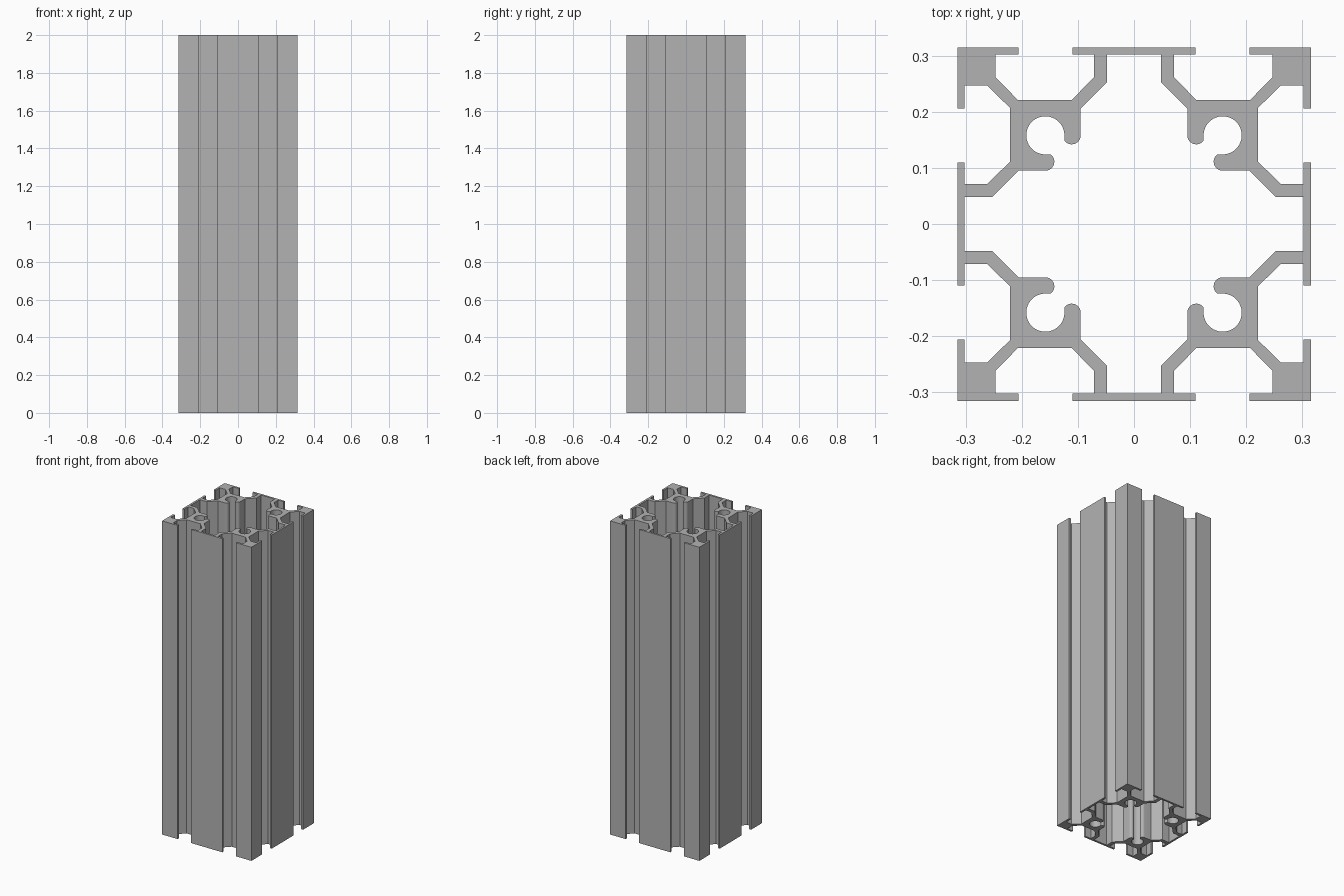
import bpy, bmesh, math

HEIGHT = 2.0

if "Cube" in bpy.data.objects:
    bpy.data.objects.remove(bpy.data.objects["Cube"])


def arc(cx, cy, r, start, end, steps):
    """Points on an arc, angles in degrees."""
    angles = [math.radians(start + (end - start) * i / steps) for i in range(steps + 1)]
    return [(cx + r * math.cos(a), cy + r * math.sin(a)) for a in angles]


def four_fold(half):
    """Mirror half a corner over its diagonal, then turn it round all four corners."""
    points = half + [(y, x) for x, y in reversed(half[:-1])]
    loop = []
    for _ in range(4):
        loop += points
        points = [(y, -x) for x, y in points]
    return loop


# Outer outline: face plate, T-slot, corner lip
face, lip = 0.315, 0.302
outer = four_fold([(0.11, face), (0.11, lip), (0.071, lip), (0.071, 0.262),
                   (0.111, 0.221), (0.207, 0.221), (0.247, 0.262), (0.247, lip),
                   (0.206, lip), (0.206, face), (face, face)])

# Inner outline: web, rounded hook, open screw channel
core, hook = 0.158, 0.111
inner = four_fold([(0.048, lip), (0.048, 0.253), (0.095, 0.206)]
                  + arc(hook, core, 0.016, 180, 326, 12)
                  + arc(core, core, 0.034, 194, 45, 16)[1:])

# Fill between the outlines and extrude upward
bm = bmesh.new()
edges = []
for loop in (outer, inner):
    verts = [bm.verts.new((x, y, 0)) for x, y in loop]
    edges += [bm.edges.new((a, b)) for a, b in zip(verts, verts[1:] + verts[:1])]
bmesh.ops.triangle_fill(bm, edges=edges, use_beauty=True, use_dissolve=False)
top = bmesh.ops.extrude_face_region(bm, geom=bm.faces[:], use_keep_orig=True)
bmesh.ops.translate(bm, vec=(0, 0, HEIGHT),
                    verts=[g for g in top["geom"] if isinstance(g, bmesh.types.BMVert)])
bmesh.ops.recalc_face_normals(bm, faces=bm.faces[:])

mesh = bpy.data.meshes.new("slotted_extrusion")
bm.to_mesh(mesh)
bm.free()
extrusion = bpy.data.objects.new("slotted_extrusion", mesh)
bpy.context.collection.objects.link(extrusion)

# Plain aluminium grey
grey = bpy.data.materials.new("aluminium_grey")
grey.use_nodes = True
colour = (0.45, 0.45, 0.45, 1)
grey.diffuse_color = colour
grey.node_tree.nodes["Principled BSDF"].inputs["Base Color"].default_value = colour
mesh.materials.append(grey)

# Round the channels while keeping the corners crisp
bpy.context.view_layer.objects.active = extrusion
extrusion.select_set(True)
bpy.ops.object.shade_smooth_by_angle(angle=math.radians(25))
